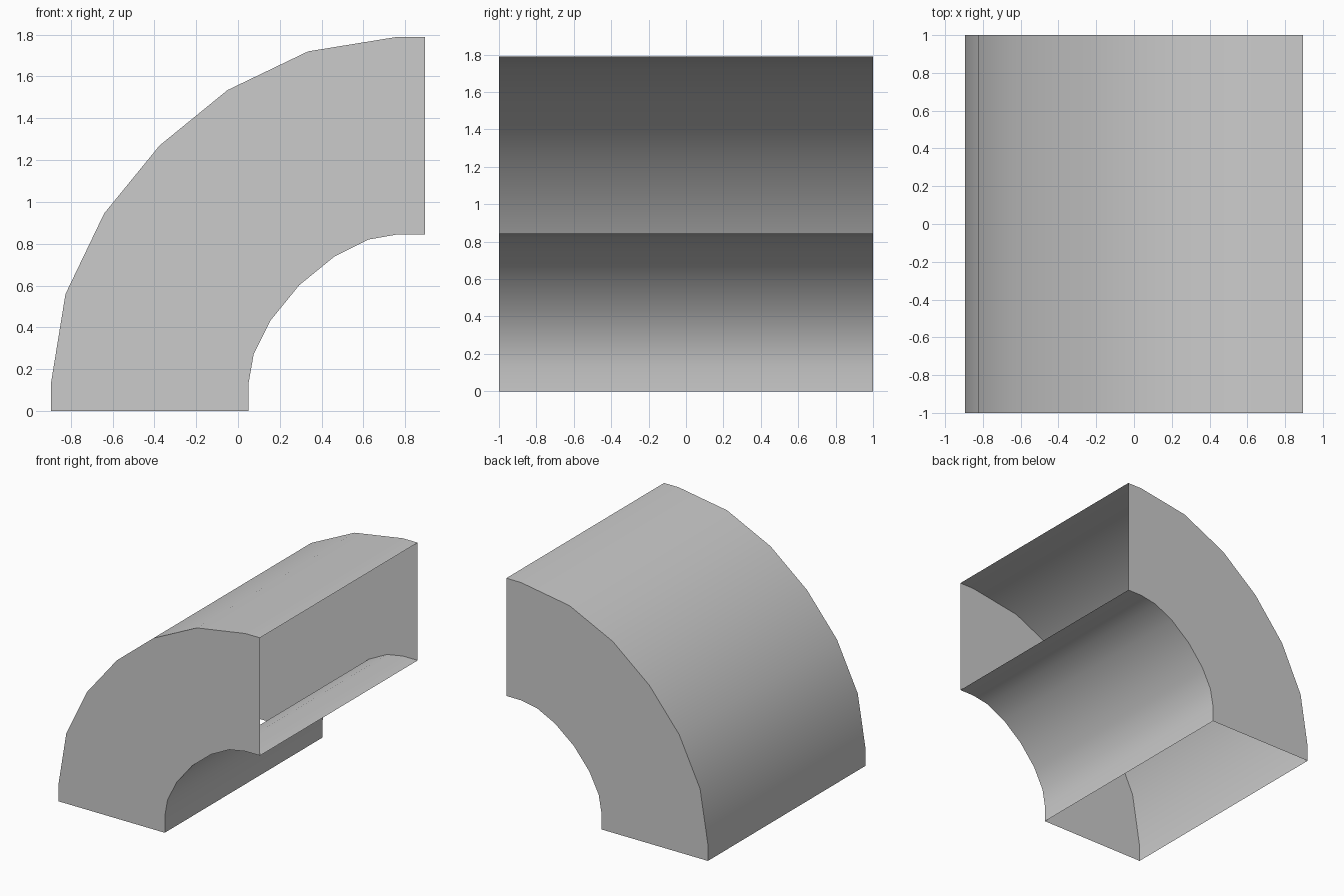
import bpy
import bmesh

# Remove the default cube
cube = bpy.data.objects.get("Cube")
if cube:
    bpy.data.objects.remove(cube, do_unlink=True)

END = 0.895        # plane of the side opening; also the bend's mirror constant
HALF_DEPTH = 1.0

# One material for the whole duct
grey = bpy.data.materials.new("light_grey")
grey.use_nodes = True
colour = (0.6, 0.6, 0.6, 1)
grey.diffuse_color = colour
grey.node_tree.nodes["Principled BSDF"].inputs["Base Color"].default_value = colour


def mirrored(half):
    """Complete a bend profile by reflecting it across the elbow's diagonal."""
    return half + [(END - z, END - x) for x, z in reversed(half)]


# Half profiles in x, z, from the bottom opening to the middle of the bend
outer = mirrored([(-0.895, 0), (-0.895, 0.13), (-0.825, 0.56), (-0.64, 0.945)])
outer.insert(4, (-0.375, 1.27))
inner = mirrored([(0.05, 0), (0.05, 0.13), (0.075, 0.272), (0.157, 0.435)])
inner.insert(4, (0.293, 0.602))

bm = bmesh.new()


def rail(profile, y):
    return [bm.verts.new((x, y, z)) for x, z in profile]


# Four rails bound the duct; both ends stay open
rails = [rail(outer, -HALF_DEPTH), rail(outer, HALF_DEPTH),
         rail(inner, HALF_DEPTH), rail(inner, -HALF_DEPTH)]
for k, a in enumerate(rails):
    b = rails[(k + 1) % len(rails)]
    for i in range(len(a) - 1):
        bm.faces.new((a[i], a[i + 1], b[i + 1], b[i]))

bmesh.ops.recalc_face_normals(bm, faces=bm.faces)
# Make sure the outer shell points outwards
bm.faces.ensure_lookup_table()
bm.normal_update()
if bm.faces[0].normal.x > 0:
    bmesh.ops.reverse_faces(bm, faces=bm.faces)

mesh = bpy.data.meshes.new("duct_elbow")
bm.to_mesh(mesh)
bm.free()
mesh.materials.append(grey)
duct = bpy.data.objects.new("duct_elbow", mesh)
bpy.context.collection.objects.link(duct)

# Smooth bends, sharp side edges
bpy.ops.object.select_all(action="DESELECT")
duct.select_set(True)
bpy.context.view_layer.objects.active = duct
bpy.ops.object.shade_smooth_by_angle(angle=0.6)
